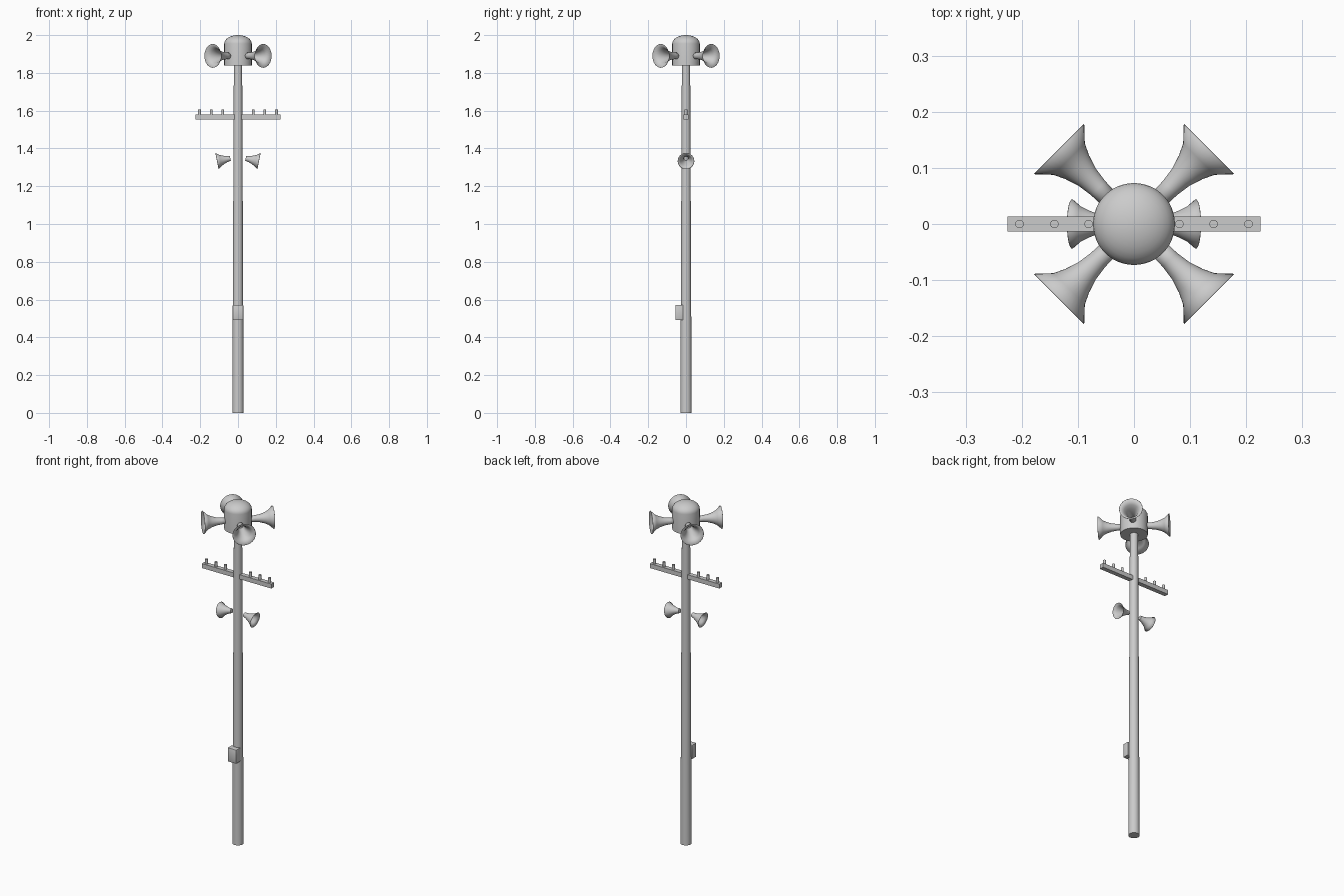
import bpy, bmesh, math
from mathutils import Vector

if "Cube" in bpy.data.objects:
    bpy.data.objects.remove(bpy.data.objects["Cube"])

grey = bpy.data.materials.new("light_grey")
grey.diffuse_color = (0.6, 0.6, 0.6, 1)
grey.use_nodes = True
grey.node_tree.nodes["Principled BSDF"].inputs["Base Color"].default_value = grey.diffuse_color


def finish(name, bm, smooth=True):
    bmesh.ops.recalc_face_normals(bm, faces=bm.faces)
    me = bpy.data.meshes.new(name)
    bm.to_mesh(me)
    bm.free()
    me.materials.append(grey)
    ob = bpy.data.objects.new(name, me)
    bpy.context.collection.objects.link(ob)
    if smooth:
        bpy.ops.object.select_all(action='DESELECT')
        ob.select_set(True)
        bpy.context.view_layer.objects.active = ob
        bpy.ops.object.shade_smooth_by_angle(angle=math.radians(40))
    return ob


def lathe(name, profile, sides=32, base=(0, 0, 0), axis=(0, 0, 1)):
    """Revolve (radius, distance) points about an axis through base."""
    bm = bmesh.new()
    vs = [bm.verts.new((r, 0, h)) for r, h in profile]
    edges = [bm.edges.new(p) for p in zip(vs, vs[1:])]
    bmesh.ops.spin(bm, geom=vs + edges, cent=(0, 0, 0), axis=(0, 0, 1),
                   angle=math.tau, steps=sides)
    bmesh.ops.remove_doubles(bm, verts=bm.verts, dist=1e-5)
    q = Vector(axis).to_track_quat('Z', 'Y')
    for v in bm.verts:
        v.co = q @ v.co + Vector(base)
    return finish(name, bm)


def box(name, lo, hi, bevel=0):
    bm = bmesh.new()
    bmesh.ops.create_cube(bm, size=1)
    for v in bm.verts:
        v.co = [(a + b) / 2 + c * (b - a) for a, b, c in zip(lo, hi, v.co)]
    if bevel:
        bmesh.ops.bevel(bm, geom=bm.edges[:], offset=bevel, segments=2,
                        profile=0.5, affect='EDGES')
    return finish(name, bm, smooth=bool(bevel))


def hollow(ob):
    # Thin wall for the open horns
    mod = ob.modifiers.new("wall", 'SOLIDIFY')
    mod.thickness = 0.0015
    mod.offset = 0


# Tapered pole
lathe("pole", [(0, 0), (0.03, 0), (0.022, 1.85), (0, 1.85)])

# Drum head with a shallow dome
dome = [(0.073 * math.cos(a), 1.955 + 0.045 * math.sin(a))
        for a in (math.pi / 2 * i / 8 for i in range(8))]
lathe("head", [(0, 1.84), (0.073, 1.84)] + dome + [(0, 2.0)], 48)

# Four large horns on the diagonals
big = [(0.016, 0.055), (0.017, 0.09), (0.021, 0.118), (0.029, 0.143),
       (0.039, 0.164), (0.0625, 0.189)]
for sx in (-1, 1):
    for sy in (-1, 1):
        hollow(lathe("large_horn", big, 32, (0, 0, 1.89), (sx, sy, 0)))

# Two small horns, tipped slightly downwards
small = [(0, 0), (0.012, 0), (0.015, 0.018), (0.022, 0.037),
         (0.031, 0.056), (0.0435, 0.071)]
for s in (-1, 1):
    hollow(lathe("small_horn", small, 32, (s * 0.041, 0, 1.347),
                 (s, 0, -0.2)))

# Crossarm with its pegs
box("crossarm", (-0.225, -0.013, 1.553), (0.225, 0.013, 1.579))
for s in (-1, 1):
    for x in (0.081, 0.142, 0.204):
        lathe("peg", [(0, 0), (0.0075, 0), (0.0075, 0.032), (0, 0.032)],
              16, (s * x, 0, 1.575))

# Control box on the front of the pole
box("control_box", (-0.028, -0.056, 0.491), (0.028, -0.016, 0.572), 0.003)
